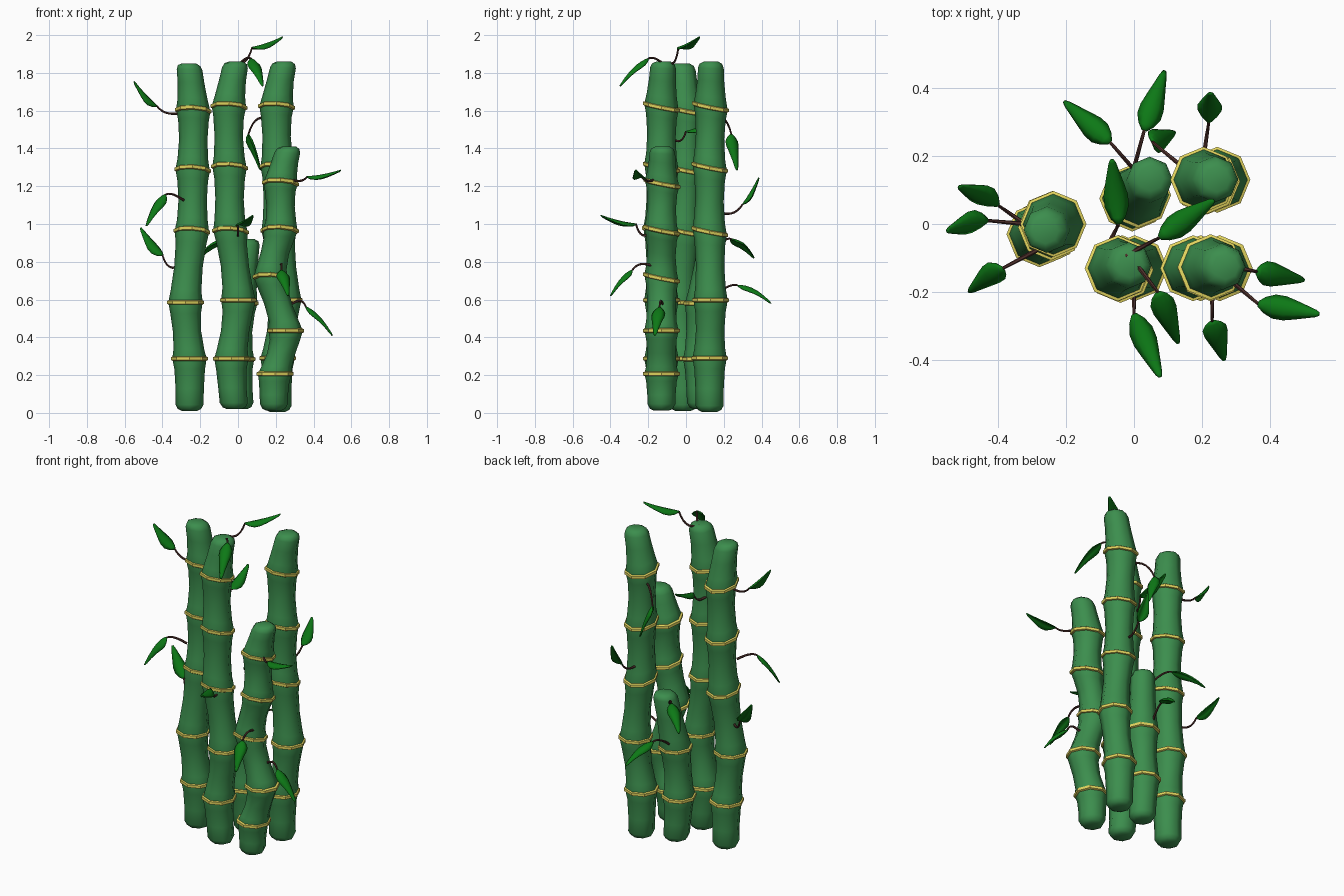
import bpy, bmesh, math
from mathutils import Vector as V

if "Cube" in bpy.data.objects:
    bpy.data.objects.remove(bpy.data.objects["Cube"])


def material(name, rgb):
    m = bpy.data.materials.new(name)
    m.diffuse_color = (*rgb, 1)
    m.use_nodes = True
    m.node_tree.nodes["Principled BSDF"].inputs["Base Color"].default_value = m.diffuse_color
    return m


GREEN = material("stalk_green", (0.045, 0.27, 0.075))
YELLOW = material("node_yellow", (0.75, 0.65, 0.11))
LEAF = material("leaf_green", (0.004, 0.19, 0.008))
BROWN = material("twig_brown", (0.08, 0.03, 0.025))


def finish(bm, name, mat, angle=50):
    bmesh.ops.recalc_face_normals(bm, faces=bm.faces)
    me = bpy.data.meshes.new(name)
    bm.to_mesh(me)
    bm.free()
    me.materials.append(mat)
    ob = bpy.data.objects.new(name, me)
    bpy.context.collection.objects.link(ob)
    bpy.ops.object.select_all(action='DESELECT')
    ob.select_set(True)
    bpy.context.view_layer.objects.active = ob
    bpy.ops.object.shade_smooth_by_angle(angle=math.radians(angle))
    return ob


def loft(bm, loops, caps=True):
    rows = [[bm.verts.new(p) for p in loop] for loop in loops]
    n = len(rows[0])
    for a, b in zip(rows, rows[1:]):
        for i in range(n):
            j = (i + 1) % n
            bm.faces.new((a[i], a[j], b[j], b[i]))
    if caps:
        bm.faces.new(rows[0][::-1])
        bm.faces.new(rows[-1])


def disc(c, r, tilt):
    # octagonal ring, sheared so nodes lean down toward the back
    out = []
    for i in range(8):
        a = i * math.tau / 8
        x, y = r * math.cos(a), r * math.sin(a)
        out.append(V((c.x + x, c.y + y, c.z + y * tilt - 0.05 * x * (tilt < 0))))
    return out


def stalk(name, pts):
    P = [V(p) for p in pts]
    last = len(P) - 1
    tilts = [-0.2 if 3 <= i < last else 0.0 for i in range(last + 1)]

    def center(i, t):
        a, b = P[max(i - 1, 0)], P[min(i + 2, last)]
        p, q = P[i], P[i + 1]
        return 0.5 * (2 * p + (q - a) * t + (2 * a - 5 * p + 4 * q - b) * t * t
                      + (3 * p - a - 3 * q + b) * t ** 3)

    loops = []
    for i in range(last):
        h = P[i + 1].z - P[i].z
        prof = [(0, .091), (.18, .081), (.5, .075), (.82, .081)]
        if i == 0:           # rounded foot
            prof = [(0, .04), (.018 / h, .061), (.05 / h, .074), (.5, .075), (.82, .081)]
        if i == last - 1:    # rounded tip
            prof = [(0, .091), (.2, .080), (.5, .071), (1 - .05 / h, .068),
                    (1 - .02 / h, .059), (1, .038)]
        for t, r in prof:
            loops.append(disc(center(i, t), r, tilts[i] * (1 - t) + tilts[i + 1] * t))
    bm = bmesh.new()
    loft(bm, loops)
    finish(bm, name, GREEN)

    # yellow band at every node
    bm = bmesh.new()
    for p, tl in zip(P[1:-1], tilts[1:-1]):
        loft(bm, [disc(p + V((0, 0, dz)), r, tl) for dz, r in
                  ((-.014, .084), (-.008, .097), (.008, .097), (.014, .084))])
    finish(bm, name + "_nodes", YELLOW, 30)


def bez(a, c, b, t):
    return a * (1 - t) ** 2 + c * 2 * t * (1 - t) + b * t * t


def leaf(name, base, stem, tip, roll=0.0):
    base, stem, tip = V(base), V(stem), V(tip)
    droop = tip.z < stem.z
    # twig: thin tapered tube
    c = base.lerp(stem, 0.65)
    c.z = max(base.z, stem.z) + .015 if droop else min(base.z, stem.z) - .01
    inner = base + (base - c).normalized() * 0.03
    line = [inner] + [bez(base, c, stem, k / 6) for k in range(7)]
    loops = []
    for k, p in enumerate(line):
        d = (line[min(k + 1, 7)] - line[max(k - 1, 0)]).normalized()
        u = d.cross(V((0.3, 0.2, 1))).normalized()
        w = d.cross(u)
        loops.append([p + (u * math.cos(a) + w * math.sin(a)) * (.007 - .0003 * k)
                      for a in (j * math.tau / 6 for j in range(6))])
    bm = bmesh.new()
    loft(bm, loops)
    finish(bm, name + "_twig", BROWN)

    # blade: arched, cupped, pointed
    mid = stem.lerp(tip, 0.5) + V((0, 0, .05 if droop else -.012))
    flat = V((tip.x - stem.x, tip.y - stem.y, 0)).normalized()
    side0 = flat.cross(V((0, 0, 1)))
    bm, rows = bmesh.new(), []
    for t, w in ((0, .006), (.1, .022), (.25, .034), (.42, .034), (.6, .026),
                 (.8, .016), (.94, .009), (1, .003)):
        p = bez(stem, mid, tip, t)
        d = ((mid - stem) * (1 - t) + (tip - mid) * t).normalized()
        up = side0.cross(d).normalized()
        s = side0 * math.cos(roll) + up * math.sin(roll)
        n = up * math.cos(roll) - side0 * math.sin(roll)
        rows.append([bm.verts.new(p + s * w * k - n * w * .55 * k * k)
                     for k in (-1, -.5, 0, .5, 1)])
    for a, b in zip(rows, rows[1:]):
        for i in range(4):
            bm.faces.new((a[i], a[i + 1], b[i + 1], b[i]))
    ob = finish(bm, name, LEAF)
    so = ob.modifiers.new("thickness", 'SOLIDIFY')
    so.thickness, so.offset = .006, 0


# stalks: foot, nodes, tip
stalk("left_stalk", [(-.257, -.015, .01), (-.257, -.02, .287), (-.278, -.03, .585),
                     (-.244, -.01, .96), (-.24, 0, 1.285), (-.237, 0, 1.6), (-.26, -.02, 1.85)])
stalk("front_stalk", [(-.02, -.13, .02), (-.035, -.13, .287), (.002, -.13, .597),
                      (-.04, -.135, .96), (-.045, -.13, 1.3), (-.048, -.13, 1.62), (-.01, -.12, 1.86)])
stalk("back_right_stalk", [(.21, .125, .005), (.21, .125, .29), (.245, .13, .597),
                           (.215, .125, .96), (.21, .125, 1.3), (.204, .13, 1.62), (.245, .132, 1.86)])
stalk("front_right_stalk", [(.19, -.13, .012), (.196, -.13, .207), (.252, -.13, .435),
                            (.174, -.13, .715), (.225, -.13, .967), (.225, -.127, 1.215),
                            (.27, -.125, 1.41)])
stalk("short_back_stalk", [(.01, .08, .02), (-.005, .075, .285), (.012, .085, .58), (.05, .135, .92)])

# leaves on twigs: twig root, blade base, blade tip
leaf("left_leaf_top", (-.32, 0, 1.585), (-.43, .01, 1.625), (-.55, -.02, 1.755), .5)
leaf("left_leaf_droop", (-.31, -.09, 1.14), (-.385, -.13, 1.155), (-.485, -.2, .99), .3)
leaf("left_leaf_low", (-.335, .01, .77), (-.4, .055, .835), (-.515, .11, .98), .5)
leaf("front_leaf_crown", (.0, -.08, 1.85), (.075, -.04, 1.935), (.235, .07, 1.99))
leaf("front_leaf_crown_droop", (.02, -.135, 1.86), (.07, -.2, 1.875), (.13, -.35, 1.73))
leaf("front_leaf_behind", (-.07, -.05, 1.44), (-.045, 0, 1.49), (-.065, .19, 1.56))
leaf("front_leaf_low", (0, -.21, .94), (.0, -.265, 1.0), (.077, -.45, 1.045))
leaf("back_right_leaf_droop", (.14, .17, 1.56), (.055, .24, 1.475), (.12, .27, 1.285))
leaf("back_right_leaf_up", (.205, .2, 1.055), (.22, .3, 1.105), (.225, .385, 1.245))
leaf("front_right_leaf_top", (.30, -.18, 1.23), (.365, -.235, 1.25), (.545, -.265, 1.285))
leaf("front_right_leaf_front", (.23, -.2, .785), (.23, -.285, .755), (.265, -.4, .62))
leaf("front_right_leaf_low", (.31, -.13, .59), (.36, -.14, .56), (.5, -.165, .41))
leaf("short_leaf_top", (0, .16, .87), (-.07, .24, .92), (-.205, .36, .82))
leaf("short_leaf_low", (.0, .165, .63), (.03, .275, .675), (.09, .45, .58))
